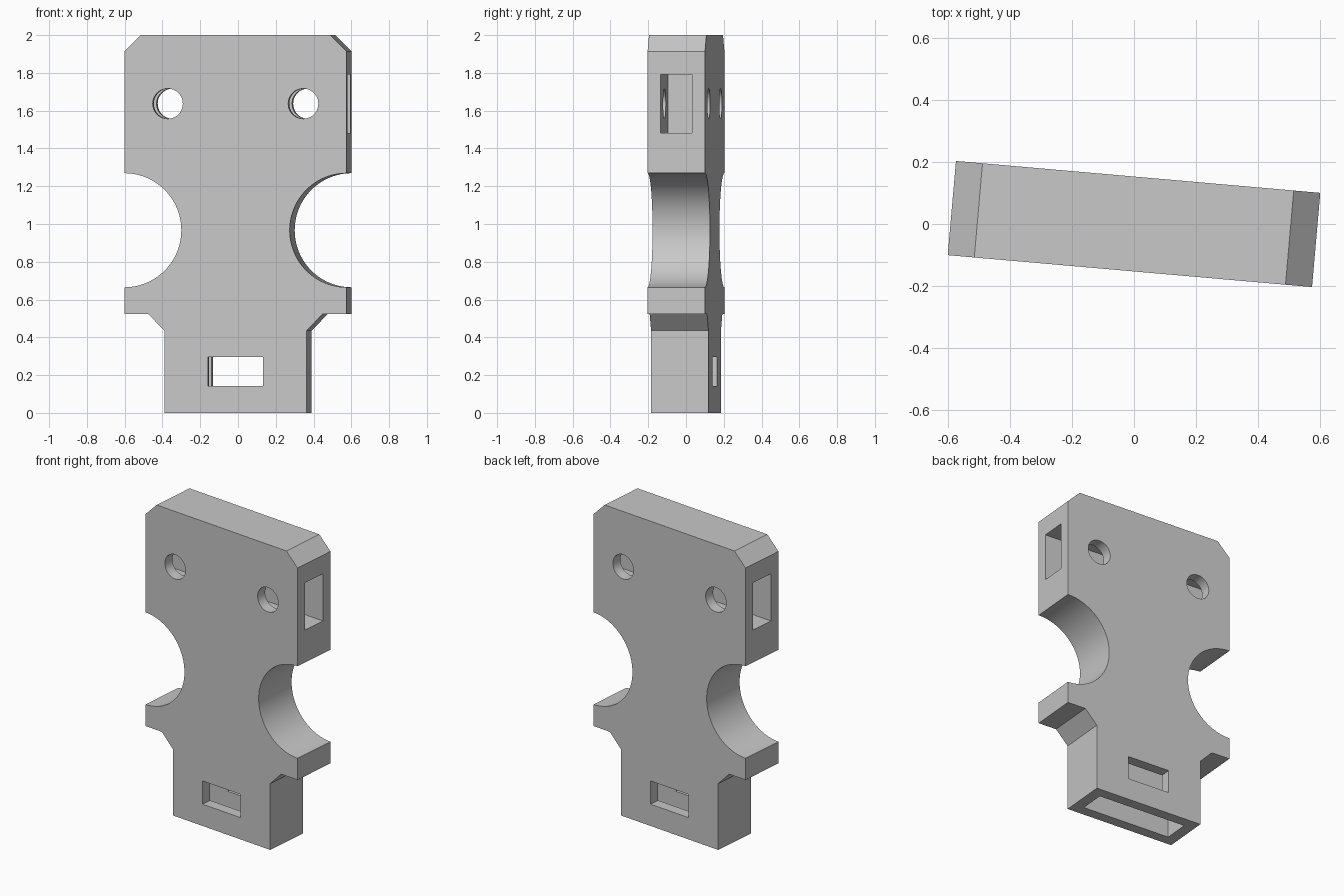
import bpy, bmesh, math

cube = bpy.data.objects.get("Cube")
if cube:
    bpy.data.objects.remove(cube, do_unlink=True)

HALF_W, HALF_T = 0.59, 0.1525      # half width and half thickness of the plate
NOTCH_Z, NOTCH_R = 0.967, 0.302    # round side notches
BOLT_X, BOLT_Z = 0.36, 1.637       # bolt holes and their nut pockets
SLOT_HALF = 0.083                  # half thickness of every pocket

grey = bpy.data.materials.new("plain grey")
grey.use_nodes = True
grey.diffuse_color = (0.58, 0.58, 0.58, 1)
grey.node_tree.nodes["Principled BSDF"].inputs["Base Color"].default_value = grey.diffuse_color


def add_object(name, bm):
    mesh = bpy.data.meshes.new(name)
    bmesh.ops.recalc_face_normals(bm, faces=bm.faces)
    bm.to_mesh(mesh)
    bm.free()
    obj = bpy.data.objects.new(name, mesh)
    bpy.context.collection.objects.link(obj)
    mesh.materials.append(grey)
    return obj


def cut(target, cutter):
    cutter.hide_render = True
    mod = target.modifiers.new("cut", 'BOOLEAN')
    mod.operation, mod.solver, mod.object = 'DIFFERENCE', 'EXACT', cutter
    bpy.context.view_layer.objects.active = target
    bpy.ops.object.modifier_apply(modifier=mod.name)
    bpy.data.objects.remove(cutter, do_unlink=True)


def box(x0, x1, y, z0, z1):
    bm = bmesh.new()
    bmesh.ops.create_cube(bm, size=1)
    bmesh.ops.scale(bm, vec=(x1 - x0, 2 * y, z1 - z0), verts=bm.verts)
    bmesh.ops.translate(bm, vec=((x0 + x1) / 2, 0, (z0 + z1) / 2), verts=bm.verts)
    return add_object("box_cutter", bm)


def bolt(x):
    bm = bmesh.new()
    bmesh.ops.create_cone(bm, cap_ends=True, segments=48, radius1=0.08, radius2=0.08, depth=1)
    for v in bm.verts:
        v.co = (v.co.x + x, -v.co.z, v.co.y + BOLT_Z)
    return add_object("bolt_cutter", bm)


# Plate outline: one side from bottom to top, then mirrored
side = [(0.378, 0), (0.378, 0.435), (0.463, 0.523), (HALF_W, 0.523)]
for i in range(49):
    a = math.pi * (-0.5 - i / 48)
    side.append((HALF_W + NOTCH_R * math.cos(a), NOTCH_Z + NOTCH_R * math.sin(a)))
side += [(HALF_W, 1.914), (0.504, 2)]
outline = side + [(-x, z) for x, z in reversed(side)]

bm = bmesh.new()
face = bm.faces.new([bm.verts.new((x, -HALF_T, z)) for x, z in outline])
ext = bmesh.ops.extrude_face_region(bm, geom=[face])
bmesh.ops.translate(bm, vec=(0, 2 * HALF_T, 0),
                    verts=[v for v in ext["geom"] if isinstance(v, bmesh.types.BMVert)])
plate = add_object("bracket_plate", bm)

# Nut pockets in both sides with bolt holes through them
cut(plate, box(0.135, 0.8, SLOT_HALF, 1.482, 1.792))
cut(plate, box(-0.8, -0.135, SLOT_HALF, 1.482, 1.792))
for s in (-1, 1):
    cut(plate, bolt(s * BOLT_X))

# Socket in the foot and the cross slot through it
cut(plate, box(-0.308, 0.308, SLOT_HALF, -0.2, 0.44))
cut(plate, box(-0.147, 0.147, 0.5, 0.143, 0.295))

# Slight turn about the upright axis, then smooth the round walls only
plate.rotation_euler.z = math.radians(-5)
bpy.ops.object.select_all(action='DESELECT')
plate.select_set(True)
bpy.context.view_layer.objects.active = plate
bpy.ops.object.shade_smooth_by_angle(angle=math.radians(30))
